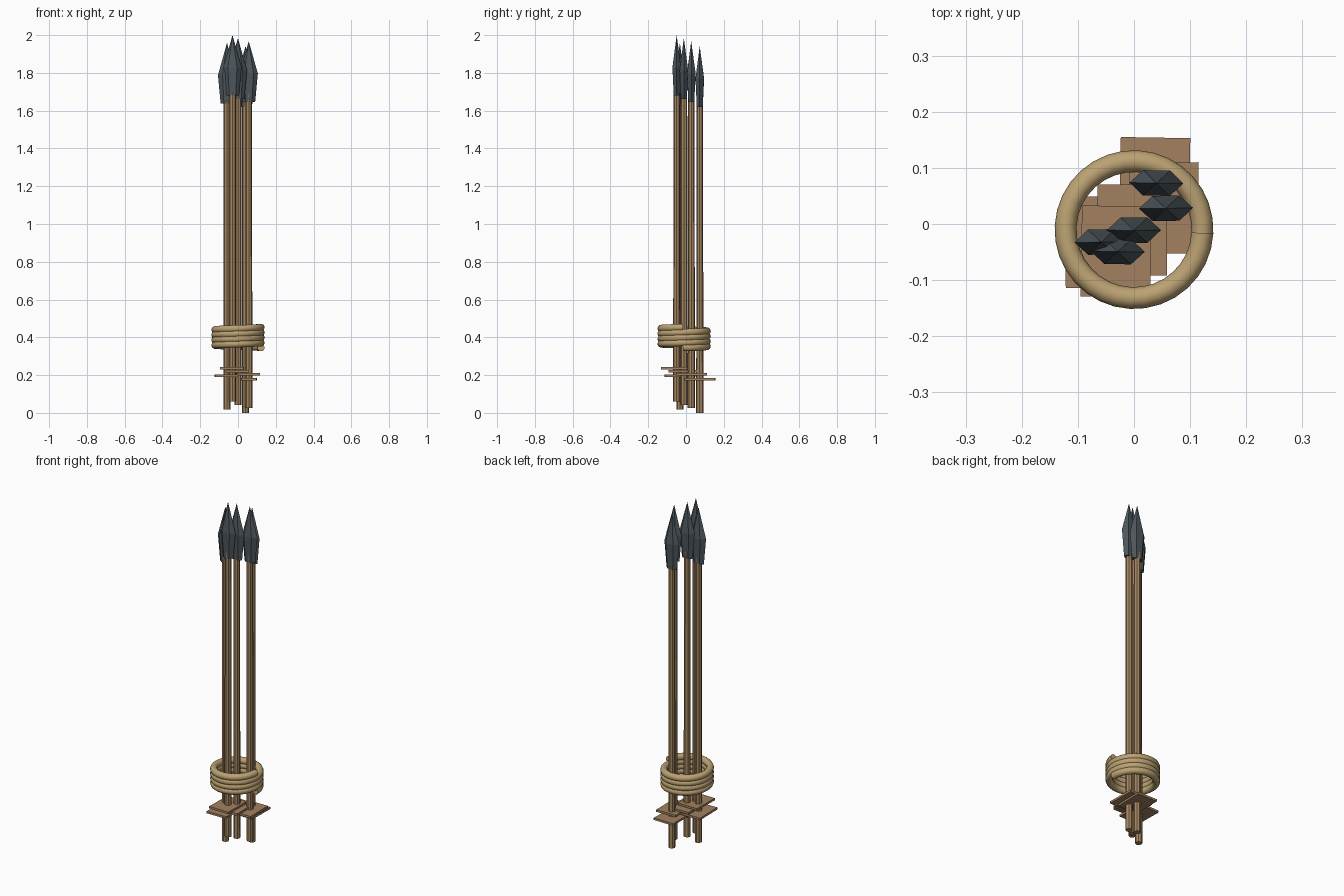
import bpy, bmesh
from math import sin, cos, tau, radians

if "Cube" in bpy.data.objects:
    bpy.data.objects.remove(bpy.data.objects["Cube"])


def material(name, rgb):
    m = bpy.data.materials.new(name)
    m.diffuse_color = (*rgb, 1)
    m.use_nodes = True
    m.node_tree.nodes["Principled BSDF"].inputs["Base Color"].default_value = m.diffuse_color
    return m


WOOD = material("wood", (0.38, 0.24, 0.12))
VANE = material("vane_brown", (0.36, 0.22, 0.115))
STONE = material("dark_stone", (0.075, 0.095, 0.11))
ROPE = material("rope_tan", (0.50, 0.36, 0.17))


def loft(name, rings, mat, closed_tip=False):
    """Skin a list of vertex rings and cap the ends."""
    bm = bmesh.new()
    loops = [[bm.verts.new(p) for p in ring] for ring in rings]
    n = len(loops[0])
    for a, b in zip(loops, loops[1:]):
        for i in range(n):
            j = (i + 1) % n
            bm.faces.new((a[i], a[j], b[j], b[i]))
    bm.faces.new(loops[0][::-1])
    bm.faces.new(loops[-1])
    if closed_tip:
        bmesh.ops.remove_doubles(bm, verts=loops[-1], dist=0.002)
    bmesh.ops.recalc_face_normals(bm, faces=bm.faces)
    me = bpy.data.meshes.new(name)
    bm.to_mesh(me)
    bm.free()
    me.materials.append(mat)
    ob = bpy.data.objects.new(name, me)
    bpy.context.collection.objects.link(ob)
    return ob


def ellipse(rx, ry, z, n):
    return [(rx * cos(tau * i / n), ry * sin(tau * i / n), z) for i in range(n)]


def rect(hx, hy, z):
    return [(-hx, -hy, z), (hx, -hy, z), (hx, hy, z), (-hx, hy, z)]


# Spears: x, y, height of the butt, yaw in degrees
spears = [(0.04, 0.073, 0.0, -1), (0.057, 0.028, 0.027, 1),
          (0.0, -0.011, 0.043, 0), (-0.058, -0.032, 0.018, 1),
          (-0.029, -0.049, 0.059, -1)]
for k, (x, y, z, yaw) in enumerate(spears, 1):
    shaft = loft(f"shaft_{k}", [ellipse(0.019, 0.019, 0, 8),
                                ellipse(0.0175, 0.0175, 1.66, 8)], WOOD)
    # Flattened six-sided spearhead
    head = loft(f"spearhead_{k}",
                [ellipse(0.034, 0.018, 1.62, 6), ellipse(0.048, 0.026, 1.77, 6),
                 ellipse(0.0005, 0.0005, 1.941, 6)], STONE, True)
    # Thin flat plate near the butt
    plate = loft(f"butt_plate_{k}", [rect(0.062, 0.081, 0.172),
                                     rect(0.062, 0.081, 0.184)], VANE)
    for ob in (shaft, head, plate):
        ob.location = (x, y, z)
        ob.rotation_euler.z = radians(yaw)
    plate.location.x -= 0.003

# Rope coil: four rising turns with flat ends
R, r, pitch, turns, seg = 0.122, 0.0195, 0.027, 4, 32
rings = []
for i in range(turns * seg + 1):
    a = tau * i / seg - 0.05
    z = 0.345 + pitch * i / seg
    rings.append([((R + r * cos(t)) * cos(a), (R + r * cos(t)) * sin(a) - 0.01,
                   z + r * sin(t)) for t in (tau * q / 10 for q in range(10))])
rope = loft("rope_coil", rings, ROPE)
bpy.context.view_layer.objects.active = rope
rope.select_set(True)
bpy.ops.object.shade_smooth_by_angle(angle=radians(50))
